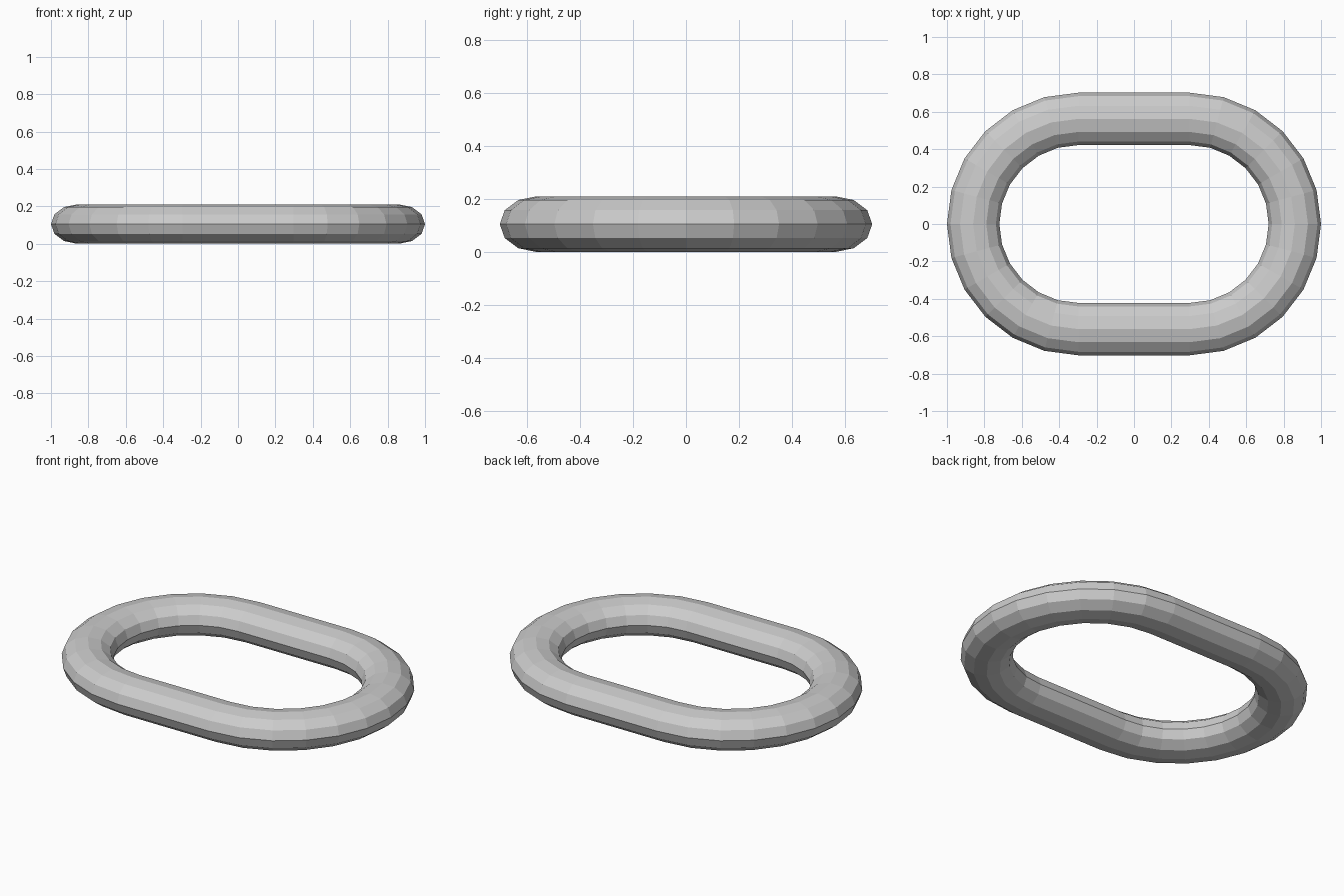
import bpy, bmesh, math

if "Cube" in bpy.data.objects:
    bpy.data.objects.remove(bpy.data.objects["Cube"])

HALF_STRAIGHT = 0.298   # half length of the straight bars
BEND = 0.562            # radius of the end bends, to the bar centre
HALF_W, HALF_H = 0.14, 0.105
SIDES, ARC_STEPS = 12, 12

# Path stations: end centre x and direction angle, round both bends
stations = []
for cx, start in ((HALF_STRAIGHT, -90), (-HALF_STRAIGHT, 90)):
    for i in range(ARC_STEPS + 1):
        stations.append((cx, math.radians(start + 180 * i / ARC_STEPS)))

# Sweep the oval section round the path
bm = bmesh.new()
rings = []
for cx, a in stations:
    ring = []
    for j in range(SIDES):
        t = 2 * math.pi * j / SIDES
        r = BEND + HALF_W * math.cos(t)
        z = HALF_H + HALF_H * math.sin(t)
        ring.append(bm.verts.new((cx + r * math.cos(a), r * math.sin(a), z)))
    rings.append(ring)

for i, ring in enumerate(rings):
    nxt = rings[(i + 1) % len(rings)]
    for j in range(SIDES):
        k = (j + 1) % SIDES
        bm.faces.new((ring[j], nxt[j], nxt[k], ring[k]))
bmesh.ops.recalc_face_normals(bm, faces=bm.faces)

# Chain link object, flat faces
mesh = bpy.data.meshes.new("chain_link")
bm.to_mesh(mesh)
bm.free()
bpy.context.collection.objects.link(bpy.data.objects.new("chain_link", mesh))
